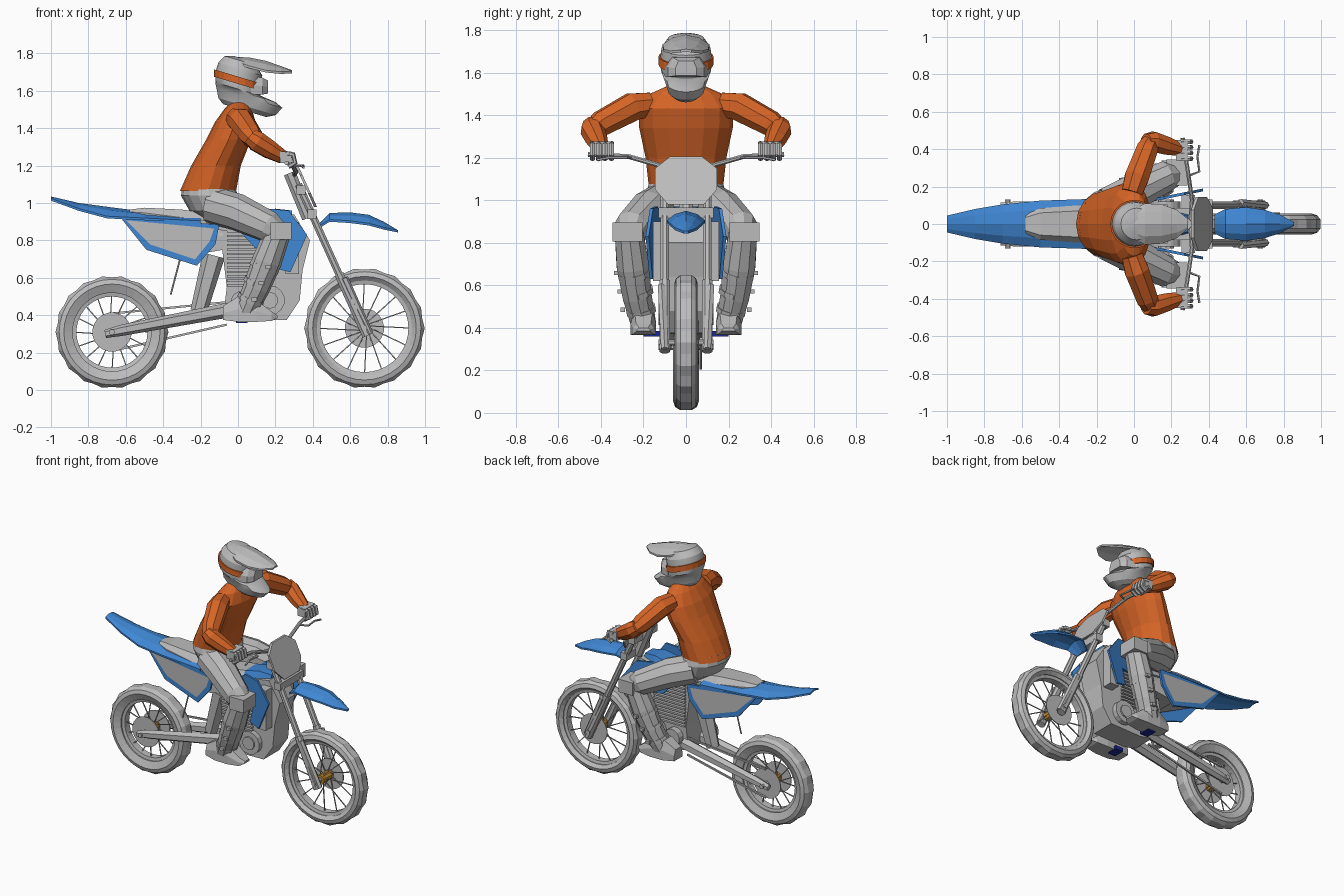
import bpy, bmesh
from math import sin, cos, pi, tau
from mathutils import Vector as V

cube = bpy.data.objects.get("Cube")
if cube:
    bpy.data.objects.remove(cube)


def material(name, r, g, b):
    m = bpy.data.materials.new(name)
    m.use_nodes = True
    m.diffuse_color = (r, g, b, 1)
    m.node_tree.nodes["Principled BSDF"].inputs["Base Color"].default_value = (r, g, b, 1)
    return m


grey = material("grey", .5, .5, .5)
blue = material("blue", .05, .24, .65)
orange = material("orange", .68, .13, .02)
gold = material("gold", .6, .28, .03)
navy = material("navy", .01, .02, .3)


def finish(name, bm, *mats, mirror=False, smooth=False):
    bmesh.ops.recalc_face_normals(bm, faces=bm.faces)
    mesh = bpy.data.meshes.new(name)
    bm.to_mesh(mesh)
    bm.free()
    for m in mats:
        mesh.materials.append(m)
    obj = bpy.data.objects.new(name, mesh)
    bpy.context.collection.objects.link(obj)
    if mirror:
        mod = obj.modifiers.new("Mirror", "MIRROR")
        mod.use_axis = (False, True, False)
        mod.use_mirror_merge = False
    if smooth:
        bpy.ops.object.select_all(action="DESELECT")
        obj.select_set(True)
        bpy.context.view_layer.objects.active = obj
        bpy.ops.object.shade_smooth_by_angle(angle=pi / 7)
    return obj


def loft(bm, rings, cyclic=False):
    rows = [[bm.verts.new(p) for p in ring] for ring in rings]
    n = len(rows[0])
    for a, b in zip(rows, rows[1:] + rows[:1] if cyclic else rows[1:]):
        for i in range(n):
            j = (i + 1) % n
            bm.faces.new((a[i], a[j], b[j], b[i]))
    if not cyclic:
        bm.faces.new(rows[0])
        bm.faces.new(rows[-1])


def tube(bm, points, radii, sides=8):
    pts = [V(p) for p in points]
    radii = radii if isinstance(radii, (list, tuple)) else [radii] * len(pts)
    axis = (pts[-1] - pts[0]).normalized()
    ref = V((1, 0, 0)) if abs(axis.z) > .8 else V((0, 0, 1))
    rings = []
    for i, p in enumerate(pts):
        t = (pts[min(i + 1, len(pts) - 1)] - pts[max(i - 1, 0)]).normalized()
        u = t.cross(ref).normalized()
        w = t.cross(u)
        turns = [tau * (k + .5) / sides for k in range(sides)]
        rings.append([p + radii[i] * (u * cos(a) + w * sin(a)) for a in turns])
    loft(bm, rings)


def oval(bm, stations, tilt=0, sides=16):
    """Stacked ovals: height, back x, front x, half width."""
    loft(bm, [[(x, h * sin(a), z - tilt * x) for a, x in
               ((tau * i / sides, (b + f) / 2 + (f - b) / 2 * cos(tau * i / sides)) for i in range(sides))]
              for z, b, f, h in stations])


def slab(bm, stations, y=0):
    """Bevelled beam along x: x, top, bottom, half width."""
    loft(bm, [[(x, y + s * h, z) for s, z in ((-1, b), (-1, (t + b) / 2), (-.7, t), (.7, t), (1, (t + b) / 2), (1, b))]
              for x, t, b, h in stations])


def arch(bm, stations, thick=.012):
    """Curved guard along x: x, top, half width, drop of the sides."""
    rings = []
    for x, z, h, d in stations:
        top = [(s * h, z - d * s * s) for s in (-1, -.6, 0, .6, 1)]
        rings.append([(x, y, q) for y, q in top] + [(x, y, q - thick) for y, q in reversed(top)])
    loft(bm, rings)


def plate(bm, outline, y_back, y_front, thick, inset=0):
    """Side plate whose distance from the middle varies along x."""
    lo, hi = min(p[0] for p in outline), max(p[0] for p in outline)
    rings = [[(x, y_back + (y_front - y_back) * (x - lo) / (hi - lo) + k, z) for x, z in outline] for k in (0, thick)]
    loft(bm, rings)
    if inset:
        bm.faces.ensure_lookup_table()
        face = bm.faces[-1]
        bm.normal_update()
        bmesh.ops.inset_individual(bm, faces=[face], thickness=inset)
        face.material_index = 1


def box(bm, centre, size):
    made = bmesh.ops.create_cube(bm, size=1)["verts"]
    for v in made:
        v.co = V(centre) + V(a * b for a, b in zip(v.co, size))


def part(name, make, mat, *args, mirror=False, smooth=False, **kw):
    bm = bmesh.new()
    make(bm, *args, **kw)
    return finish(name, bm, mat, mirror=mirror, smooth=smooth)


def revolve(bm, profile, x, z, n, tread=0):
    rings = []
    for i in range(n):
        a = tau * i / n
        cut = tread * (i % 2)
        rings.append([(x + (r - cut * (k < 2)) * cos(a), y, z + (r - cut * (k < 2)) * sin(a))
                      for k, (r, y) in enumerate(profile)])
    loft(bm, rings, cyclic=True)


# Wheels
def wheel(label, x, z, R, rim, w):
    tyre = [(R, -w * .45), (R, w * .45), (R - .02, w * .85), (R - .045, w), (rim, w * .65),
            (rim, -w * .65), (R - .045, -w), (R - .02, -w * .85)]
    part(label + "_tyre", revolve, grey, tyre, x, z, 36, tread=.009)
    part(label + "_rim", revolve, grey, [(rim + .01, .032), (rim - .02, .025), (rim - .02, -.025), (rim + .01, -.032)], x, z, 36)
    bm = bmesh.new()
    for i in range(16):
        a = tau * i / 16
        s = .035 if i % 2 else -.035
        tube(bm, [(x + .025 * cos(a + .5), s, z + .025 * sin(a + .5)),
                  (x + rim * cos(a), 0, z + rim * sin(a))], .004, 4)
    finish(label + "_spokes", bm, grey)
    part(label + "_hub", tube, gold, [(x, -.055, z), (x, .055, z)], .032, 10)
    part(label + "_axle", tube, grey, [(x, -.13, z), (x, .13, z)], .016, 8)
    part(label + "_disc", tube, grey, [(x, .056, z), (x, .062, z)], .105, 20)


wheel("front", .676, .331, .322, .255, .055)
wheel("rear", -.674, .31, .302, .21, .06)
part("rear_brake_disc", tube, grey, [(-.674, -.062, .31), (-.674, -.056, .31)], .105, 20)

# Swingarm, chain, mud flap and stand
part("swingarm", tube, grey, [(-.71, .095, .3), (-.62, .095, .32), (-.04, .08, .43)], [.022, .03, .04], 6, mirror=True)
bm = bmesh.new()
tube(bm, [(-.67, .07, .41), (-.06, .07, .47)], .008, 4)
tube(bm, [(-.67, .07, .21), (-.06, .07, .35)], .008, 4)
finish("chain", bm, grey)
part("mud_flap", tube, grey, [(-.13, 0, .72), (-.21, 0, .42)], [.06, .045], 6)
part("stand", tube, grey, [(-.31, -.1, .7), (-.36, -.1, .51)], .005, 5)

# Frame and engine
part("frame", plate, grey, [(-.1, .88), (-.06, .55), (-.08, .39), (.02, .37), (.26, .375), (.33, .48),
                            (.345, .64), (.385, .8), (.3, .94)], -.085, -.085, .17)
bm = bmesh.new()
for i in range(13):
    box(bm, (.06, 0, .56 + i * .024), (.24, .21, .012))
finish("cooling_fins", bm, grey)
bm = bmesh.new()
tube(bm, [(.17, -.12, .48), (.17, .12, .48)], .08, 14)
tube(bm, [(.02, -.13, .47), (.02, .13, .47)], .06, 12)
tube(bm, [(.17, -.13, .48), (.17, .13, .48)], .045, 10)
finish("engine_cases", bm, grey)
part("radiator", box, grey, (.29, .115, .76), (.07, .08, .28), mirror=True)
part("air_box", slab, grey, [(-.55, .93, .86, .07), (-.25, .92, .72, .1), (-.08, .9, .75, .09)])
part("foot_peg", box, navy, (.02, .16, .372), (.06, .08, .025), mirror=True)

# Seat and bodywork
part("seat", slab, grey, [(-.58, .965, .94, .05), (-.5, .975, .92, .085), (-.3, .965, .88, .1),
                          (-.05, .93, .85, .1), (.1, .95, .85, .09)])
part("tank", slab, blue, [(.1, .95, .85, .09), (.2, .97, .84, .08), (.29, .96, .85, .06)])
part("rear_fender", arch, blue, [(-1, 1.035, .045, .01), (-.85, 1.0, .08, .03), (-.7, .98, .105, .05),
                                 (-.5, .955, .125, .035), (-.2, .935, .135, .03)])
part("front_fender", arch, blue, [(.43, .885, .05, .01), (.49, .947, .08, .035), (.6, .95, .09, .045),
                                  (.7, .937, .075, .045), (.78, .9, .05, .03), (.855, .855, .01, .0)])
bm = bmesh.new()
plate(bm, [(-.63, .925), (-.1, .885), (-.12, .78), (-.22, .665), (-.49, .75)], .09, .125, .015, inset=.035)
finish("side_panel", bm, blue, grey, mirror=True)
part("shroud", plate, blue, [(0, .86), (.16, .97), (.27, .96), (.37, .83), (.28, .63), (.2, .65),
                             (.23, .76), (.09, .76)], .1, .175, .015, mirror=True)


# Forks and steering
def steer(z, y=0, ahead=0):
    return (.676 - (z - .32) * .453 + ahead, y, z)


bm = bmesh.new()
tube(bm, [steer(.29, .1), steer(.62, .1)], .027)
tube(bm, [steer(.62, .1), steer(1.1, .1)], .021)
tube(bm, [steer(.3, .1, .02), steer(.6, .115, .02)], .02, 6)
finish("fork", bm, grey, mirror=True)
bm = bmesh.new()
for z in (.94, 1.07):
    tube(bm, [steer(z, -.13), steer(z, .13)], .035, 4)
tube(bm, [steer(.92, 0, -.03), steer(1.16, 0, -.02)], .035)
finish("steering_clamps", bm, grey)
bm = bmesh.new()
shield = [(.075, 1.205), (.145, 1.15), (.145, 1.05), (.085, .98)]
shield += [(-y, z) for y, z in reversed(shield)]
loft(bm, [[steer(z, y, k) for y, z in shield] for k in (.03, .045)])
finish("number_plate", bm, grey)
part("handlebar", tube, grey, [(.3, 0, 1.15), (.31, .13, 1.165), (.29, .27, 1.205), (.26, .46, 1.215)], .012, mirror=True)
part("lever", tube, grey, [(.3, .26, 1.2), (.35, .28, 1.2), (.34, .36, 1.2), (.35, .42, 1.19)], .007, 5, mirror=True)

# Rider body and limbs
part("torso", oval, orange, [(1.065, -.31, -.01, .175), (1.2, -.25, .015, .19), (1.34, -.17, .07, .22),
                             (1.43, -.125, .095, .225), (1.5, -.075, .075, .17), (1.54, -.04, .06, .08)])
part("neck", tube, grey, [(.01, 0, 1.5), (.03, 0, 1.6)], .06, 10)
part("hips", oval, grey, [(.91, -.19, -.04, .12), (.96, -.26, 0, .17), (1.04, -.305, .0, .185), (1.1, -.295, -.02, .17)])
part("thigh", tube, grey, [(-.14, .1, .99), (.0, .17, .95), (.17, .255, .87), (.24, .27, .82)],
     [.1, .1, .085, .055], 10, mirror=True)
part("upper_arm", tube, orange, [(-.01, .17, 1.45), (.015, .25, 1.44), (.07, .4, 1.36), (.095, .45, 1.325)],
     [.06, .07, .062, .045], 8, mirror=True)
part("forearm", tube, orange, [(.065, .44, 1.36), (.1, .44, 1.33), (.17, .42, 1.285), (.24, .4, 1.245)],
     [.045, .058, .052, .038], 8, mirror=True)
bm = bmesh.new()
box(bm, (.255, .395, 1.245), (.06, .11, .06))
for i in range(4):
    y = .35 + i * .03
    tube(bm, [(.25, y, 1.265), (.295, y, 1.26), (.305, y, 1.215), (.27, y, 1.195)], .014, 6)
finish("glove", bm, grey, mirror=True)

# Boots
bm = bmesh.new()
shin = [V(p) for p in ((.215, .268, .85), (.155, .25, .69), (.1, .23, .55), (.04, .2, .42))]
tube(bm, shin, [.07, .08, .072, .062], 10)
for f in (.15, .55, .95):
    p = shin[1].lerp(shin[3], f * .8)
    d = (shin[3] - shin[1]).normalized() * .012
    tube(bm, [p - d, p + d], .082 - f * .01, 10)
    box(bm, p + V((.02, .085, 0)), (.03, .02, .02))
box(bm, (.23, .275, .85), (.11, .14, .09))
slab(bm, [(-.08, .45, .375, .045), (0, .5, .365, .058), (.1, .48, .365, .06), (.18, .42, .37, .05), (.21, .4, .385, .03)], y=.2)
finish("boot", bm, grey, mirror=True)

# Helmet
part("helmet_shell", oval, grey, [(1.505, -.08, .15, .06), (1.53, -.105, .2, .085), (1.58, -.115, .238, .1),
                                  (1.6, -.12, .2, .11), (1.61, -.12, .12, .118), (1.66, -.122, .12, .122),
                                  (1.72, -.105, .13, .115), (1.765, -.07, .1, .085), (1.78, -.02, .04, .03)],
     tilt=.3, sides=20, smooth=True)
part("goggle_strap", oval, orange, [(1.637, -.127, .13, .129), (1.676, -.127, .13, .129)], tilt=.3, sides=20)
part("goggles", slab, grey, [(.07, 1.68, 1.58, .1), (.13, 1.67, 1.58, .085), (.16, 1.655, 1.585, .05)])
part("visor", arch, grey, [(-.02, 1.782, .07, .02), (.06, 1.778, .11, .045), (.15, 1.76, .105, .05),
                           (.23, 1.732, .075, .03), (.29, 1.71, .025, .004)])
